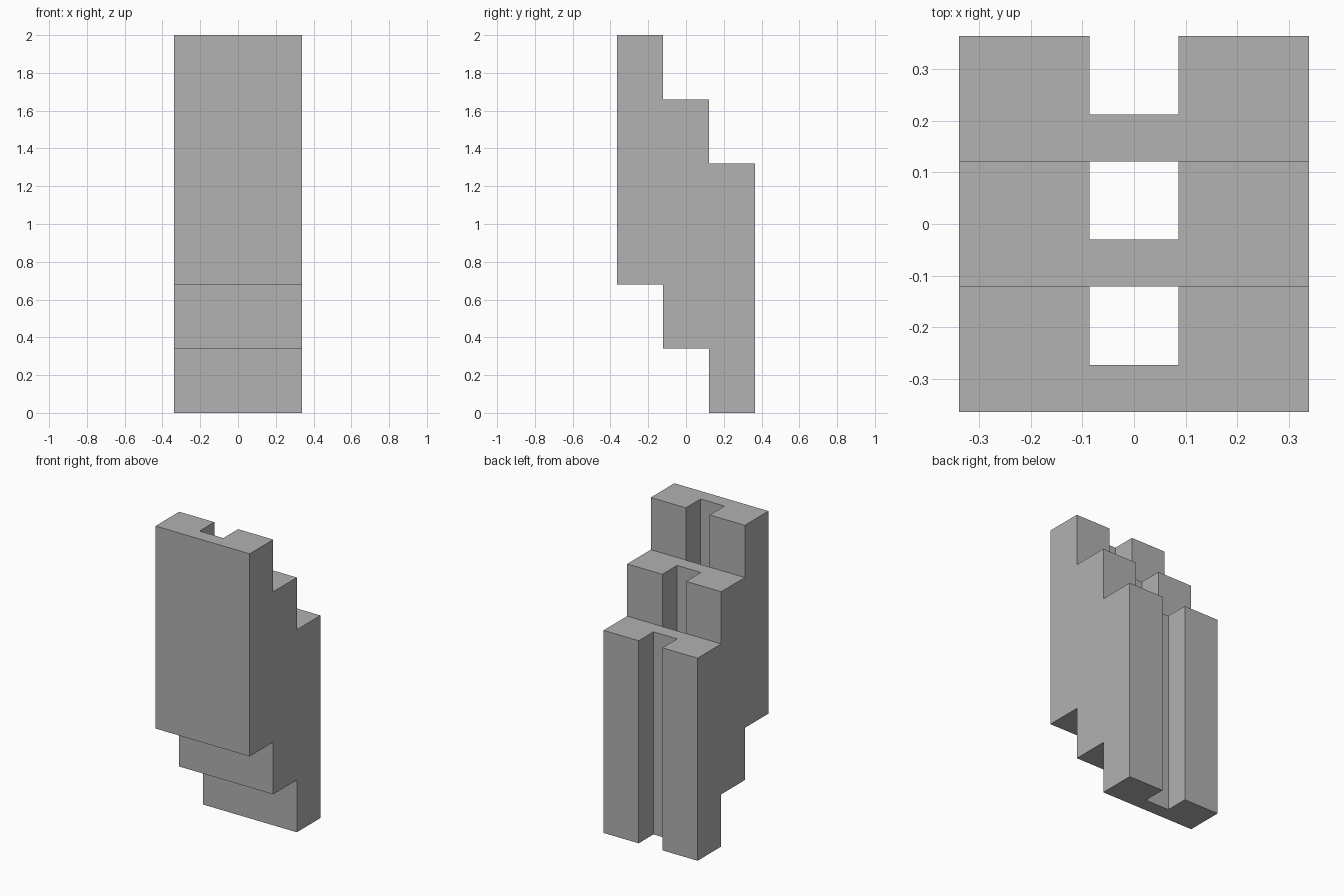
import bpy
import bmesh

cube = bpy.data.objects.get("Cube")
if cube:
    bpy.data.objects.remove(cube, do_unlink=True)

HALF_WIDTH = 0.339
HALF_SLOT = 0.086
DEPTH = 0.243       # front to back of one panel
WEB = 0.091         # thickness in front of the slot
HEIGHT = 1.32
RISE = 0.34         # height step between neighbouring panels

grey = bpy.data.materials.new("plain grey")
grey.use_nodes = True
colour = (0.445, 0.445, 0.445, 1)
grey.diffuse_color = colour
grey.node_tree.nodes["Principled BSDF"].inputs["Base Color"].default_value = colour


def channel_mesh():
    """Upright panel with a slot down its back, extruded from a U profile."""
    right_half = [(HALF_WIDTH, 0), (HALF_WIDTH, DEPTH),
                  (HALF_SLOT, DEPTH), (HALF_SLOT, WEB)]
    profile = right_half + [(-x, y) for x, y in reversed(right_half)]
    bm = bmesh.new()
    base = bm.faces.new([bm.verts.new((x, y, 0)) for x, y in profile])
    top = bmesh.ops.extrude_face_region(bm, geom=[base], use_keep_orig=True)
    moved = [v for v in top["geom"] if isinstance(v, bmesh.types.BMVert)]
    bmesh.ops.translate(bm, verts=moved, vec=(0, 0, HEIGHT))
    bmesh.ops.recalc_face_normals(bm, faces=bm.faces)
    mesh = bpy.data.meshes.new("slotted_panel")
    bm.to_mesh(mesh)
    bm.free()
    mesh.materials.append(grey)
    return mesh


# Three identical panels, stepping up towards the front
panel_mesh = channel_mesh()
for i, name in enumerate(("front_panel", "middle_panel", "back_panel")):
    panel = bpy.data.objects.new(name, panel_mesh)
    panel.location = (0, (i - 1.5) * DEPTH, (2 - i) * RISE)
    bpy.context.collection.objects.link(panel)
